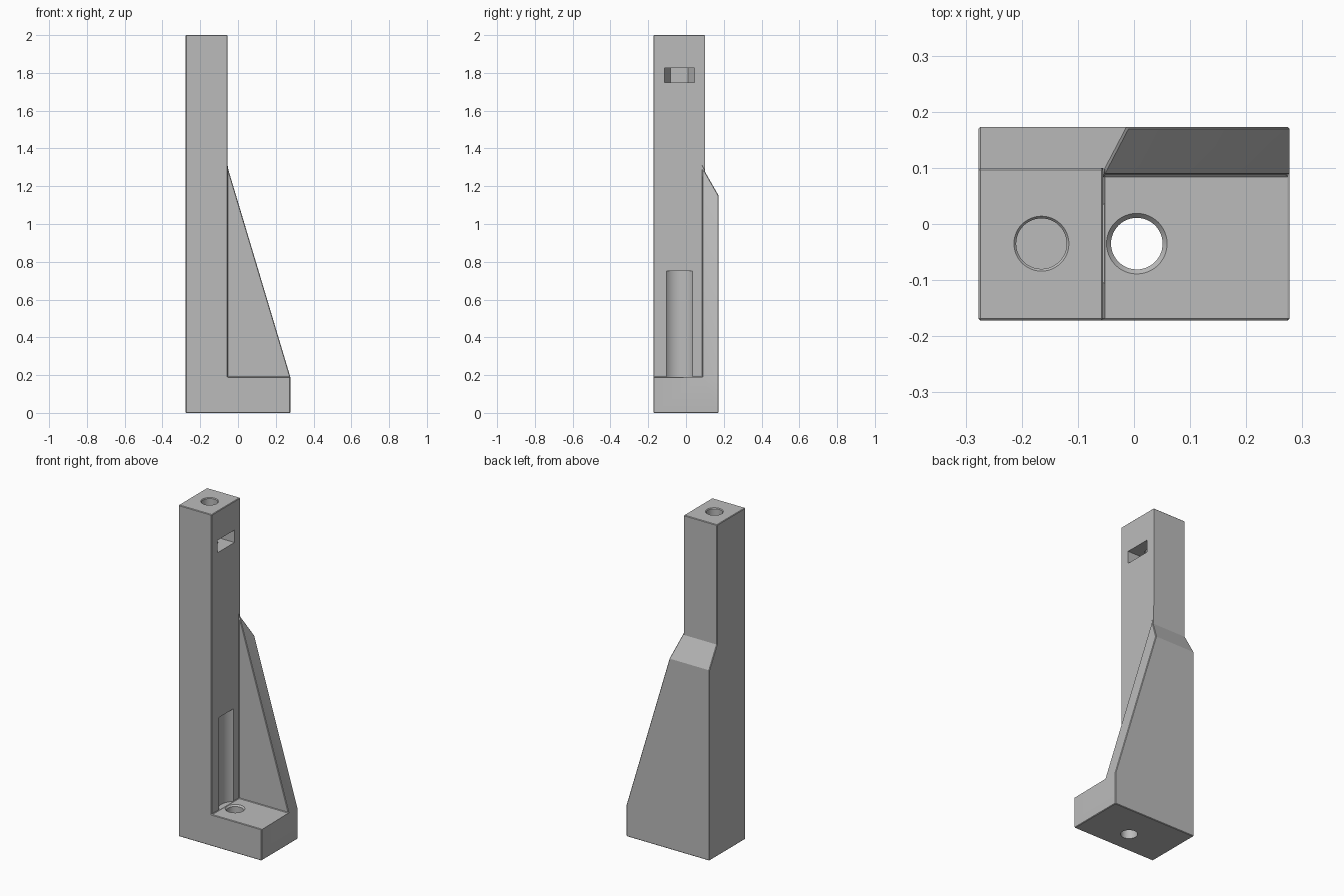
import bpy, bmesh
from math import radians
from mathutils import Vector

cube = bpy.data.objects.get("Cube")
if cube:
    bpy.data.objects.remove(cube, do_unlink=True)

grey = bpy.data.materials.new("plain grey")
grey.use_nodes = True
grey.diffuse_color = (0.5, 0.5, 0.5, 1)
grey.node_tree.nodes["Principled BSDF"].inputs["Base Color"].default_value = grey.diffuse_color

LEFT, RIGHT, FRONT, BACK = -0.277, 0.277, -0.172, 0.173
POST_X, POST_Y, BASE_Z = -0.055, 0.1, 0.19
HOLE_Y = -0.035


def finish(name, bm):
    mesh = bpy.data.meshes.new(name)
    bmesh.ops.recalc_face_normals(bm, faces=bm.faces)
    bm.to_mesh(mesh)
    bm.free()
    obj = bpy.data.objects.new(name, mesh)
    bpy.context.collection.objects.link(obj)
    mesh.materials.append(grey)
    return obj


def hull(name, points):
    """Convex solid around the given corners."""
    bm = bmesh.new()
    for p in points:
        bm.verts.new(p)
    bmesh.ops.convex_hull(bm, input=bm.verts)
    bmesh.ops.dissolve_limit(bm, angle_limit=radians(1), verts=bm.verts, edges=bm.edges)
    return finish(name, bm)


def box(name, x, y, z):
    return hull(name, [(a, b, c) for a in x for b in y for c in z])


def cylinder(name, x, z0, z1, r0, r1=None, sides=48):
    bm = bmesh.new()
    bmesh.ops.create_cone(bm, cap_ends=True, segments=sides, radius1=r0,
                          radius2=r0 if r1 is None else r1, depth=z1 - z0)
    bmesh.ops.translate(bm, verts=bm.verts, vec=Vector((x, HOLE_Y, (z0 + z1) / 2)))
    return finish(name, bm)


def combine(target, tool, operation):
    mod = target.modifiers.new(tool.name, 'BOOLEAN')
    mod.operation, mod.solver, mod.object = operation, 'EXACT', tool
    tool.hide_render = True


def apply_all(obj):
    """Freeze the modifier stack and merge coplanar faces."""
    depsgraph = bpy.context.evaluated_depsgraph_get()
    bm = bmesh.new()
    bm.from_object(obj, depsgraph)
    bmesh.ops.remove_doubles(bm, verts=bm.verts, dist=0.0002)
    bmesh.ops.dissolve_limit(bm, angle_limit=radians(0.5), verts=bm.verts, edges=bm.edges)
    obj.modifiers.clear()
    bm.to_mesh(obj.data)
    bm.free()


# Body: upright post, foot and sloping gusset joined into one solid
bracket = box("bracket", (LEFT, POST_X), (FRONT, POST_Y), (0, 2))
foot = box("foot", (LEFT, RIGHT), (FRONT, BACK), (0, BASE_Z))
profile = [(LEFT, 0), (RIGHT, 0), (RIGHT, BASE_Z)]
gusset = hull("gusset",
              [(x, y, z) for x, z in profile for y in (0.087, BACK)]
              + [(LEFT, 0.087, 1.3), (POST_X, 0.087, 1.3)]
              + [(LEFT, BACK, 1.15), (-0.01, BACK, 1.15)])
helpers = [foot, gusset]
for part in helpers:
    combine(bracket, part, 'UNION')
apply_all(bracket)

# Small chamfers on the square edges
bevel = bracket.modifiers.new("chamfer", 'BEVEL')
bevel.width, bevel.segments = 0.008, 1
bevel.limit_method, bevel.angle_limit = 'ANGLE', radians(40)
apply_all(bracket)

# Holes, nut slot and tool clearance groove
post_mid, bolt_x = -0.165, 0.005
cutters = [
    cylinder("top_hole", post_mid, 1.6, 2.1, 0.045),
    cylinder("top_hole_chamfer", post_mid, 1.992, 2.008, 0.042, 0.056),
    cylinder("foot_hole", bolt_x, -0.1, 0.3, 0.046),
    cylinder("foot_hole_chamfer", bolt_x, BASE_Z - 0.009, BASE_Z + 0.009, 0.046, 0.062),
    cylinder("groove", bolt_x, BASE_Z + 0.001, 0.75, 0.092),
    cylinder("nut_pocket", post_mid, 1.75, 1.825, 0.092, sides=6),
    box("nut_slot", (post_mid, 0), (HOLE_Y - 0.08, HOLE_Y + 0.08), (1.75, 1.825)),
]
for cutter in cutters:
    combine(bracket, cutter, 'DIFFERENCE')
apply_all(bracket)
for helper in helpers + cutters:
    bpy.data.objects.remove(helper, do_unlink=True)

bpy.context.view_layer.objects.active = bracket
bracket.select_set(True)
bpy.ops.object.shade_smooth_by_angle(angle=radians(20))
